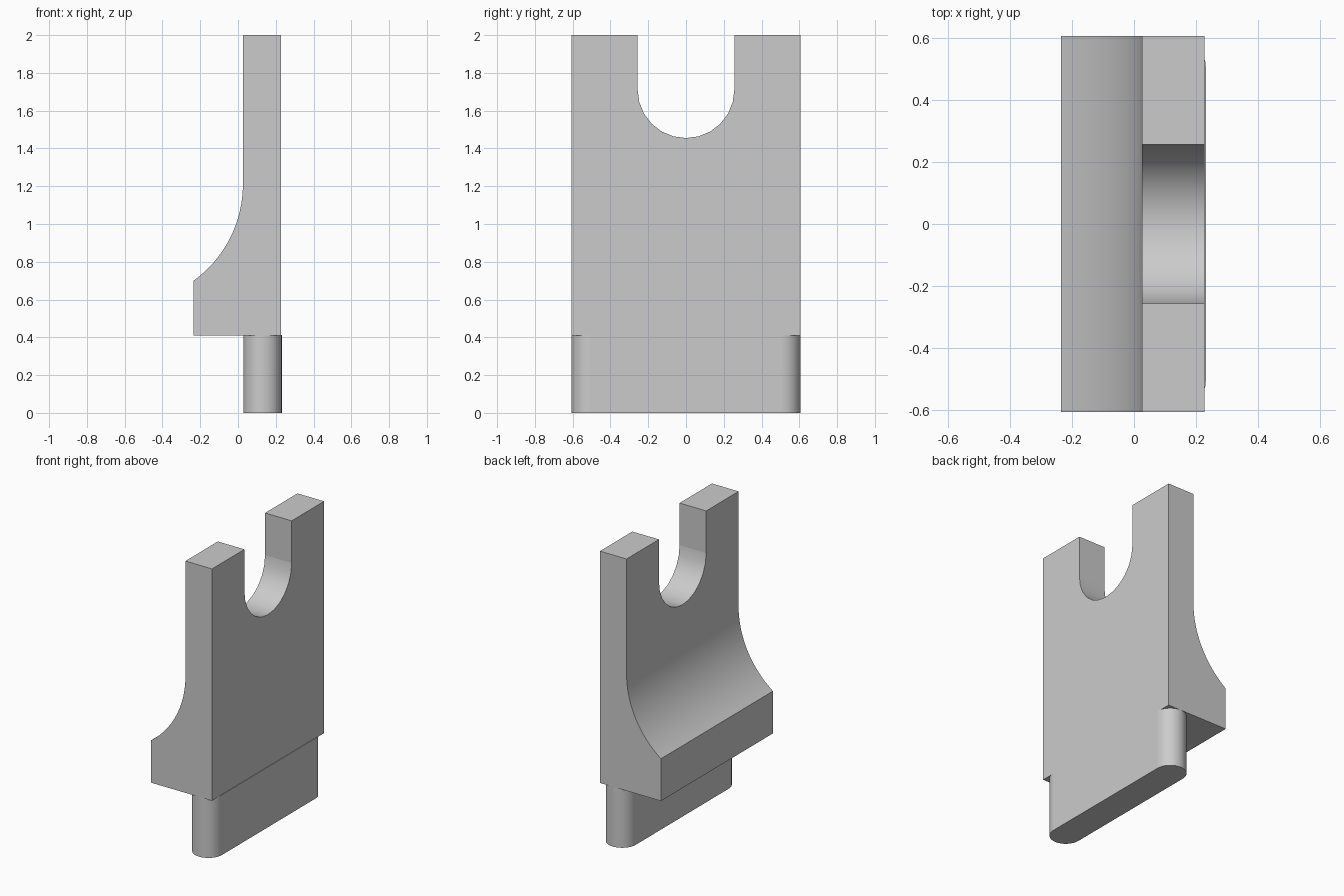
import bpy
import bmesh
from math import cos, sin, pi, asin, radians
from mathutils import Vector

if "Cube" in bpy.data.objects:
    bpy.data.objects.remove(bpy.data.objects["Cube"], do_unlink=True)

HALF_DEPTH = 0.607
SHOULDER_Z = 0.41

grey = bpy.data.materials.new("plain grey")
grey.use_nodes = True
colour = (0.6, 0.6, 0.6, 1)
grey.diffuse_color = colour
grey.node_tree.nodes["Principled BSDF"].inputs["Base Color"].default_value = colour


def arc(cx, cy, radius, start, end, steps):
    """Points along a circular arc, ends included."""
    angles = [start + (end - start) * i / steps for i in range(steps + 1)]
    return [(cx + radius * cos(a), cy + radius * sin(a)) for a in angles]


def extrude(name, points, place, offset):
    """Solid made by extruding a closed outline along an offset."""
    bm = bmesh.new()
    face = bm.faces.new([bm.verts.new(place(u, v)) for u, v in points])
    result = bmesh.ops.extrude_face_region(bm, geom=[face])
    verts = [g for g in result["geom"] if isinstance(g, bmesh.types.BMVert)]
    bmesh.ops.translate(bm, verts=verts, vec=Vector(offset))
    bmesh.ops.recalc_face_normals(bm, faces=bm.faces)
    mesh = bpy.data.meshes.new(name)
    bm.to_mesh(mesh)
    bm.free()
    mesh.materials.append(grey)
    obj = bpy.data.objects.new(name, mesh)
    bpy.context.collection.objects.link(obj)
    return obj


def activate(obj):
    bpy.ops.object.select_all(action="DESELECT")
    obj.select_set(True)
    bpy.context.view_layer.objects.active = obj


def finish(obj):
    """Smooth the curved strips and keep the broad faces flat."""
    activate(obj)
    bpy.ops.object.shade_smooth_by_angle(angle=radians(30))
    for poly in obj.data.polygons:
        n = poly.normal
        if max(abs(n.x), abs(n.y), abs(n.z)) > 0.9999:
            poly.use_smooth = False


# Bracket body: upright plate flaring into a foot through a concave fillet
foot_x, plate_x, back_x = -0.235, 0.026, 0.228
fillet_top, fillet_bottom = 1.21, 0.70
rise, run = fillet_top - fillet_bottom, plate_x - foot_x
radius = (rise ** 2 + run ** 2) / (2 * run)
outline = [(foot_x, SHOULDER_Z), (back_x, SHOULDER_Z), (back_x, 2), (plate_x, 2)]
outline += arc(plate_x - radius, fillet_top, radius, 0, -asin(rise / radius), 16)
body = extrude("bracket_body", outline,
               lambda x, z: (x, -HALF_DEPTH, z), (0, 2 * HALF_DEPTH, 0))

# U-shaped notch in the top edge
notch = [(0.256, 2.2), (-0.256, 2.2)] + arc(0, 1.711, 0.256, pi, 2 * pi, 12)
cutter = extrude("notch_cutter", notch, lambda y, z: (-0.5, y, z), (1, 0, 0))
cutter.hide_render = True
cut = body.modifiers.new("notch", "BOOLEAN")
cut.operation = "DIFFERENCE"
cut.solver = "EXACT"
cut.object = cutter
activate(body)
bpy.ops.object.modifier_apply(modifier=cut.name)
bpy.data.objects.remove(cutter, do_unlink=True)
finish(body)

# Tongue: slab with full-round ends under the plate
tongue_x, r = 0.13, 0.102
reach = HALF_DEPTH - r
stadium = arc(tongue_x, reach, r, 0, pi, 16) + arc(tongue_x, -reach, r, pi, 2 * pi, 16)
tongue = extrude("base_tongue", stadium, lambda x, y: (x, y, 0), (0, 0, SHOULDER_Z + 0.003))
finish(tongue)
